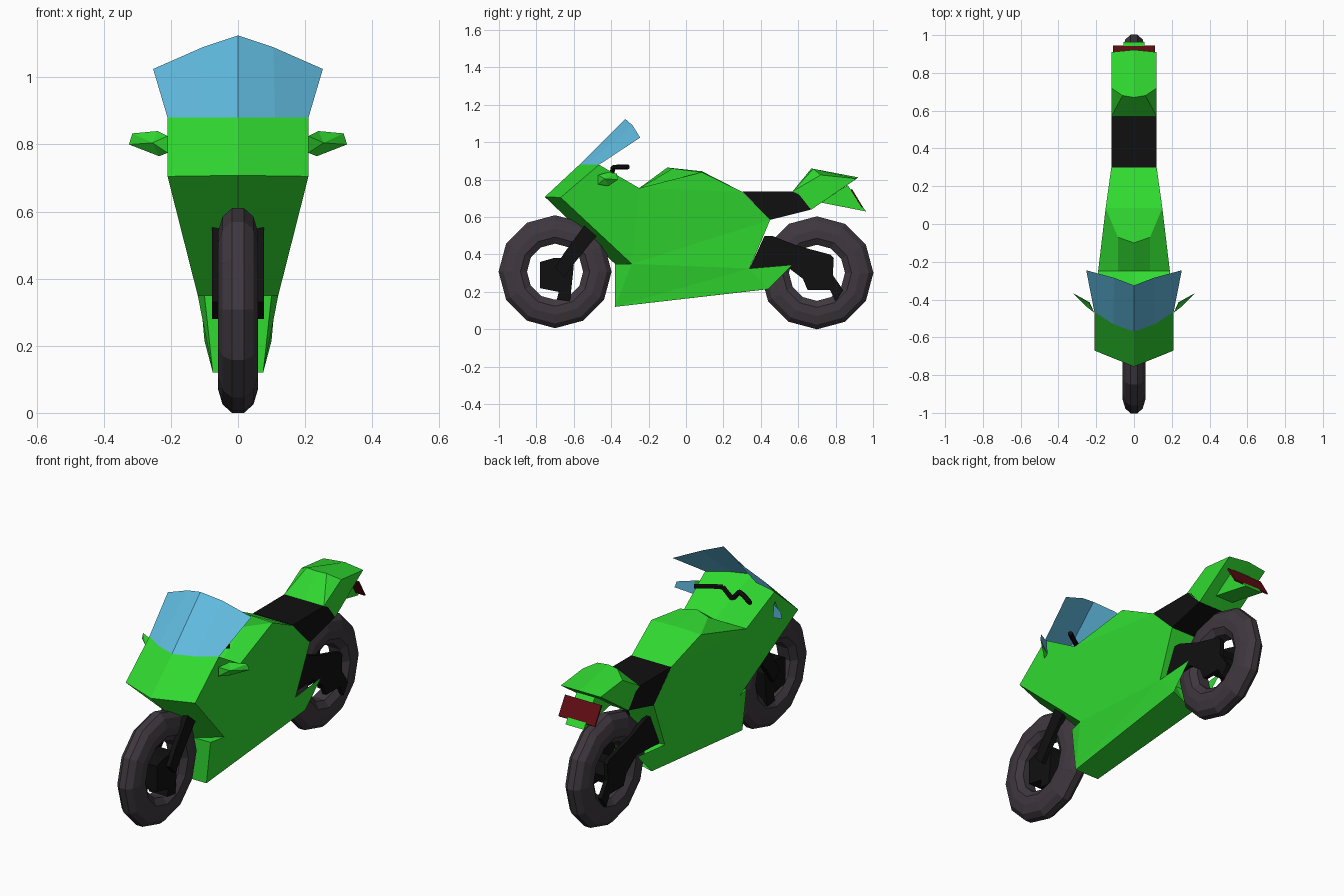
import bpy, bmesh, math
from mathutils import Vector

if "Cube" in bpy.data.objects:
    bpy.data.objects.remove(bpy.data.objects["Cube"])


def mat(name, *rgb):
    m = bpy.data.materials.new(name)
    m.diffuse_color = (*rgb, 1)
    m.use_nodes = True
    m.node_tree.nodes["Principled BSDF"].inputs["Base Color"].default_value = m.diffuse_color
    return m


GREEN = mat("green paint", 0.03, 0.7, 0.03)
BLACK = mat("black", 0.005, 0.005, 0.005)
RUBBER = mat("rubber", 0.05, 0.04, 0.05)
GLASS = mat("blue glass", 0.12, 0.5, 0.75)
RED = mat("red light", 0.12, 0.004, 0.006)


def finish(name, bm, material):
    bmesh.ops.remove_doubles(bm, verts=bm.verts, dist=0.0005)
    bmesh.ops.recalc_face_normals(bm, faces=bm.faces)
    me = bpy.data.meshes.new(name)
    bm.to_mesh(me)
    bm.free()
    me.materials.append(material)
    ob = bpy.data.objects.new(name, me)
    bpy.context.collection.objects.link(ob)
    return ob


def half_shell(name, pts, faces, material):
    """Right half given; the left half is mirrored and welded on."""
    bm = bmesh.new()
    for s in (1, -1):
        vs = [bm.verts.new((s * x, y, z)) for x, y, z in pts]
        for f in faces:
            bm.faces.new([vs[i] for i in f])
    return finish(name, bm, material)


def prism(name, profile, x0, x1, material, both=False):
    """Side profile (y, z) extruded along x, optionally on both sides."""
    bm = bmesh.new()
    for s in ((1, -1) if both else (1,)):
        a = [bm.verts.new((s * x0, y, z)) for y, z in profile]
        b = [bm.verts.new((s * x1, y, z)) for y, z in profile]
        bm.faces.new(a)
        bm.faces.new(b)
        n = len(a)
        for i in range(n):
            j = (i + 1) % n
            bm.faces.new((a[i], a[j], b[j], b[i]))
    return finish(name, bm, material)


def rods(name, path, r, material):
    """Six-sided rods along a path, mirrored to both sides."""
    bm = bmesh.new()
    for s in (1, -1):
        p = [Vector((s * x, y, z)) for x, y, z in path]
        for a, b in zip(p, p[1:]):
            g = bmesh.ops.create_cone(bm, cap_ends=True, segments=6, radius1=r, radius2=r, depth=(b - a).length)
            q = (b - a).to_track_quat('Z', 'Y')
            for v in g['verts']:
                v.co = q @ v.co + (a + b) / 2
    return finish(name, bm, material)


# Tyres: a hollow ring of 12 segments
def tyre(name, y, z):
    half = [(0.035, 0.15), (0.06, 0.185), (0.06, 0.23), (0.046, 0.277), (0.018, 0.302)]
    ring = half + [(-x, r) for x, r in reversed(half)]
    bm = bmesh.new()
    n = 12
    rows = []
    for k in range(n):
        a = math.tau * k / n
        rows.append([bm.verts.new((x, y + r * math.cos(a), z + r * math.sin(a))) for x, r in ring])
    for k in range(n):
        p, q = rows[k], rows[(k + 1) % n]
        for i in range(len(ring)):
            j = (i + 1) % len(ring)
            bm.faces.new((p[i], p[j], q[j], q[i]))
    finish(name, bm, RUBBER)


tyre("front_tyre", -0.70, 0.308)
tyre("rear_tyre", 0.70, 0.302)

# Main fairing with nose, cowl deck and tank
half_shell("fairing", [
    (0, -.755, .708), (.21, -.67, .705), (0, -.57, .88), (.21, -.465, .88), (.19, -.25, .755),
    (.12, .3, .735), (.12, .45, .585), (.11, .34, .325), (.12, -.29, .35), (0, -.38, .35),
    (0, -.25, .755), (0, .3, .735), (0, .45, .585), (0, .34, .325), (.15, .085, .84),
    (.085, -.07, .86), (0, -.1, .865), (.085, -.25, .755), (0, .085, .845), (.11, -.53, .88)],
    [(0, 1, 3, 19, 2), (2, 19, 3, 4, 17, 10), (1, 8, 4, 3), (8, 6, 5, 4), (4, 5, 14), (8, 7, 6),
     (0, 9, 8, 1), (10, 17, 15, 16), (17, 4, 14, 15), (16, 15, 14, 18), (18, 14, 5, 11),
     (6, 7, 13, 12)], GREEN)

# Belly pan with pointed rear side tips
half_shell("belly_pan", [
    (0, -.38, .35), (.10, -.38, .35), (.12, -.29, .35), (.11, .34, .325), (.105, .57, .345),
    (.10, .44, .215), (.075, -.38, .12), (0, -.38, .12), (0, .40, .21), (0, .34, .325)],
    [(0, 1, 6, 7), (0, 2, 1), (1, 2, 6), (2, 3, 6), (3, 5, 6), (3, 4, 5), (7, 6, 5, 8), (3, 9, 8, 5)], GREEN)

# Windscreen
half_shell("windscreen", [
    (0, -.57, .88), (.11, -.53, .88), (.21, -.465, .88),
    (0, -.325, 1.125), (.105, -.285, 1.09), (.253, -.245, 1.025)],
    [(0, 1, 4, 3), (1, 2, 5, 4)], GLASS)

# Seat
prism("seat", [(.3, .737), (.57, .737), (.605, .72), (.668, .64), (.45, .585)], -.12, .12, BLACK)

# Tail hump, undertail and light
half_shell("tail", [
    (0, .57, .737), (.12, .57, .737), (0, .67, .86), (.06, .68, .858), (.12, .72, .825),
    (.12, .91, .805), (0, .922, .812), (.12, .67, .64), (0, .67, .64)],
    [(0, 1, 3, 2), (1, 4, 3), (2, 3, 4, 5, 6), (1, 7, 5, 4), (7, 8, 6, 5)], GREEN)
prism("undertail", [(.71, .68), (.865, .77), (.963, .63)], -.055, .055, GREEN)
prism("tail_light", [(.88, .745), (.94, .65), (.945, .655), (.888, .75)], -.11, .11, RED)

# Swingarm plates and rear hub
prism("swingarm", [
    (.34, .325), (.42, .50), (.46, .50), (.60, .445), (.77, .40), (.79, .38), (.785, .29),
    (.84, .21), (.80, .15), (.77, .21), (.65, .21), (.625, .27), (.54, .335)], .055, .078, BLACK, True)
prism("rear_hub", [(.65, .25), (.75, .25), (.77, .30), (.74, .36), (.66, .36), (.63, .30)], -.06, .06, BLACK)

# Front fork legs and hub block
prism("front_fork", [
    (-.51, .60), (-.43, .56), (-.60, .35), (-.65, .28), (-.70, .33), (-.65, .41)], .05, .078, BLACK, True)
prism("front_hub", [
    (-.62, .38), (-.60, .34), (-.62, .15), (-.69, .16), (-.68, .20), (-.78, .22), (-.78, .36), (-.71, .38)],
    -.055, .055, BLACK)

# Handlebar
rods("handlebar", [(0, -.40, .81), (.05, -.39, .865), (.10, -.36, .868), (.17, -.31, .868)], .013, BLACK)

# Mirrors with glass on the rear side
half_shell("mirror_housing", [
    (.21, -.47, .775), (.21, -.47, .825), (.255, -.435, .805), (.235, -.415, .765),
    (.24, -.415, .84), (.325, -.365, .80), (.315, -.37, .833)],
    [(0, 1, 2), (0, 2, 3), (1, 4, 2), (2, 4, 6), (2, 6, 5), (2, 5, 3), (1, 0, 3, 4)], GREEN)
half_shell("mirror_glass", [(.235, -.415, .765), (.24, -.415, .84), (.315, -.37, .833), (.325, -.365, .80)],
           [(0, 1, 2, 3)], GLASS)
